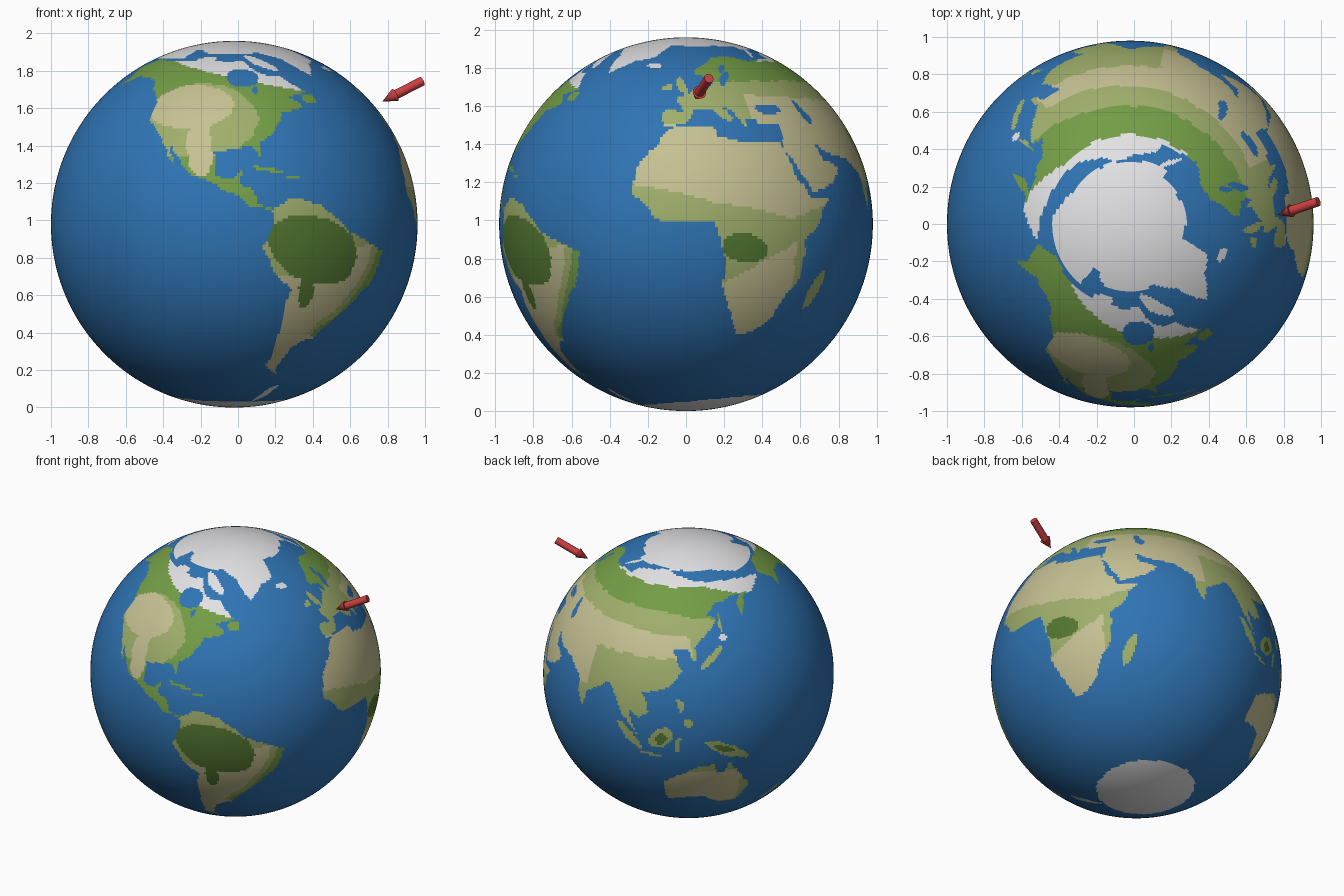
import bpy, bmesh, math
from mathutils import Vector, Matrix, noise

if "Cube" in bpy.data.objects:
    bpy.data.objects.remove(bpy.data.objects["Cube"])

R, CENTRE = 0.98, Vector((-0.02, 0, 0.98))
OCEAN, TAN, PALE, GREEN, DARK, WHITE = range(6)


def material(name, r, g, b):
    m = bpy.data.materials.new(name)
    m.diffuse_color = (*[((c / 255 + 0.055) / 1.055) ** 2.4 for c in (r, g, b)], 1)
    m.use_nodes = True
    m.node_tree.nodes["Principled BSDF"].inputs["Base Color"].default_value = m.diffuse_color
    return m


MATS = [material("ocean_blue", 47, 116, 180), material("desert_tan", 198, 193, 147),
        material("steppe_green", 160, 175, 108), material("forest_green", 115, 157, 70),
        material("jungle_green", 84, 120, 50), material("ice_white", 226, 226, 228)]
RED = material("arrow_red", 205, 64, 66)


def outline(*n):
    """Test for being inside a polygon of longitude and latitude corners."""
    p = list(zip(n[::2], n[1::2]))
    edges = list(zip(p, p[1:] + p[:1]))

    def test(x, y):
        hit = False
        for (ax, ay), (bx, by) in edges:
            if (ay > y) != (by > y) and x < (bx - ax) * (y - ay) / (by - ay) + ax:
                hit = not hit
        return hit
    return test


def oval(cx, cy, a, b, tilt=0):
    """Test for being inside a tilted ellipse."""
    c, s = math.cos(math.radians(tilt)), math.sin(math.radians(tilt))

    def test(x, y):
        u, v = x - cx, y - cy
        return ((u * c + v * s) / a) ** 2 + ((v * c - u * s) / b) ** 2 < 1
    return test


# Continents
north_america = outline(
    -168, 66, -156, 71, -128, 70, -95, 69, -84, 69, -77, 62, -65, 60, -56, 52, -66, 49, -60, 46, -70, 43,
    -76, 35, -81, 31, -80, 25, -84, 30, -97, 28, -96, 19, -91, 18, -87, 21, -88, 16, -83, 15, -83, 10, -77, 8,
    -84, 9, -95, 16, -105, 20, -113, 31, -110, 23, -117, 33, -124, 40, -124, 48, -135, 58, -150, 60, -163, 55, -160, 60)
south_america = outline(
    -78, 8, -72, 12, -62, 10, -50, 0, -35, -6, -39, -17, -48, -27, -57, -37, -65, -41, -69, -51, -66, -55,
    -74, -51, -71, -19, -76, -14, -81, -5, -77, 4)
africa = outline(
    -6, 36, 10, 37, 11, 33, 20, 31, 34, 31, 37, 20, 43, 12, 51, 12, 40, -3, 40, -15, 35, -20, 32, -28, 26, -34,
    19, -35, 12, -17, 13, -8, 9, 4, -8, 4, -17, 14, -16, 22, -10, 30)
europe = outline(
    -9, 37, -9, 43, -1, 43, -4, 48, 8, 54, 9, 57, 11, 54, 13, 56, 11, 59, 5, 59, 5, 62, 18, 70, 28, 71, 44, 67,
    44, 37, 27, 37, 27, 40, 23, 40, 22, 37, 19, 42, 13, 45, 18, 40, 16, 38, 10, 44, 3, 43, -1, 37)
asia = outline(
    44, 68, 68, 69, 70, 73, 104, 77, 113, 74, 130, 71, 160, 69, 190, 66, 179, 62, 163, 59, 157, 51, 156, 57, 163, 62,
    142, 59, 136, 54, 141, 52, 128, 40, 129, 35, 126, 35, 125, 40, 118, 39, 122, 30, 117, 23, 106, 20, 109, 12,
    105, 9, 100, 13, 104, 1, 98, 9, 94, 17, 90, 22, 80, 15, 77, 8, 73, 20, 66, 25, 57, 26, 49, 30, 52, 24, 59, 22,
    54, 17, 44, 13, 35, 28, 36, 37, 44, 37)
australia = outline(
    114, -22, 129, -13, 136, -12, 136, -16, 140, -17, 142, -11, 147, -19, 153, -27, 149, -38, 140, -38, 132, -32, 115, -34)
greenland = outline(-45, 60, -32, 68, -22, 70, -15, 82, -60, 82, -70, 77, -54, 71)


def antarctica(lon, lat):
    return lat < -71.5 + 5.5 * math.cos(math.radians(lon - 100))


LAND = [north_america, south_america, africa, europe, asia, australia, greenland, antarctica]

# Islands, from the Atlantic eastwards, and the Antarctic peninsula
LAND += [oval(-2, 54, 4.5, 2, 115), oval(-8, 53, 2, 1.7), oval(-18.7, 64.8, 5, 1.5), oval(-79, 21.5, 5.5, 0.8, -15),
         oval(-71, 19, 2.8, 0.9), oval(-56, 49, 3, 2), oval(-73, 68.5, 11, 3, -28), oval(-110, 71, 7, 2),
         oval(-92, 78.5, 30, 3.2), oval(58, 73.8, 7, 1.3, 30), oval(47, -19, 7, 2.3, 72), oval(-64, -69, 8, 3, 60)]
LAND += [oval(136, 35.5, 7, 1.4, 40), oval(143, 43.3, 2.4, 1.4), oval(142.8, 50, 4.3, 0.8, 95), oval(114, 1, 5.7, 3.7, 40),
         oval(101, 0, 8, 1.7, -48), oval(110, -7.3, 4.6, 0.8, -8), oval(121, -2, 3.7, 1.2, 80), oval(141, -5.5, 10.5, 2.5, -25),
         oval(121.3, 16, 3, 1.2, -70), oval(125, 8, 2, 2), oval(173, -41, 7, 1.5, 52)]

# Inland seas: Hudson and James bays, Baltic, Bothnia, Black, Caspian
SEAS = [oval(-86, 59.5, 8.5, 5), oval(-80, 53, 1.3, 2), oval(19, 57.5, 4.5, 1.8, 45), oval(20, 63, 3, 1.3, 50),
        oval(34, 43.3, 6.5, 2), oval(51, 42, 5, 2, -70)]

# Vegetation patches
west_steppe, west_desert = oval(-104, 41, 23, 15.5), oval(-108, 46, 18, 9.5)
mexico_desert = oval(-102, 30, 4.5, 11, 8)
JUNGLE = [oval(-63, -5.5, 16.5, 11, -20), oval(-65, -20, 2.5, 6), oval(19, -4.5, 7.5, 4.8, -10),
          oval(139, -4.5, 5, 1.2, -20), oval(114, 0.5, 3, 2, 40)]


def ice_edge(lon):
    if -130 < lon < 55:
        return 79.8
    if 55 <= lon < 145:
        return 77
    return 71.5 if lon < 0 else max(71.5, 77 - (lon - 145) * 0.17)


def vegetation(lon, lat):
    if lat < -60 or 140 < lon < 146 and 41 < lat < 46:
        return WHITE
    if any(t(lon, lat) for t in JUNGLE):
        return DARK
    if lon < -25 and (lat > 12 or north_america(lon, lat)):      # North America and Greenland
        if lat > 53 - 0.22 * (lon + 60):
            return WHITE
        if west_desert(lon, lat) or mexico_desert(lon, lat):
            return TAN
        return PALE if west_steppe(lon, lat) else GREEN
    if lon < -30:                                                # South America, striped along its east coast
        inland = -35 - 0.0165 * lat * lat - lon
        if -36 < lat < -3 and inland < 5.5:
            return GREEN if inland < 2.5 else PALE
        return TAN if lat < -14 or (lat < -4 and lon > -52) else PALE
    if lat < -9 and lon > 110:                                   # Australia
        return TAN if lon < 148 and -37 < lat < -16 else PALE
    if lat < 0:                                                  # southern Africa
        return TAN if lon < 37 and lat < 0.55 * lon - 23 else PALE
    if lon < -12 and lat > 60 or lon > 50 and lat > 67.5 - max(0, lon - 140) * 0.25:
        return WHITE
    if lon > 4 and lat > 56 - max(0, lon - 100) * 0.1:           # northern forest
        return GREEN
    top = 37.5 if lon < 25 else 49 - 0.05 * (lon - 40)           # desert belt from Africa to east Asia
    low = max(12.8 - 0.217 * lon, 0.27 * lon - 3.7) if lon < 79 else 35
    return TAN if lon < 126 and low < lat < top else PALE


def cover_at(lon, lat):
    if lat > ice_edge(lon):
        return WHITE
    if any(t(lon, lat) for t in SEAS) or not any(t(lon, lat) for t in LAND):
        return OCEAN
    return vegetation(lon, lat)


def finish(name, bm, mats):
    me = bpy.data.meshes.new(name)
    bm.to_mesh(me)
    bm.free()
    for m in mats:
        me.materials.append(m)
    ob = bpy.data.objects.new(name, me)
    bpy.context.collection.objects.link(ob)
    return ob


# Globe: fine sphere, each face coloured by its longitude and latitude, with slightly ragged coasts
bm = bmesh.new()
bmesh.ops.create_uvsphere(bm, u_segments=400, v_segments=200, radius=R)
for f in bm.faces:
    f.smooth = True
    c = f.calc_center_median().normalized()
    ragged = noise.noise_vector(c * 14)
    lon = math.degrees(math.atan2(c.y, c.x)) + ragged.x
    lat = (math.degrees(math.asin(max(-1, min(1, c.z)))) + 3) / 0.945 + 0.8 * ragged.y
    f.material_index = cover_at(lon + 360 if lon < -169 else lon, lat)
globe = finish("globe", bm, MATS)
globe.location = CENTRE

# Arrow: shaft and pointed head aimed at the surface
tail, tip = Vector((0.985, 0.12, 1.745)), Vector((0.772, 0.048, 1.636))
axis = (tip - tail).normalized()
turn = axis.to_track_quat('Z', 'Y').to_matrix().to_4x4()
neck = tip - axis * 0.08
for name, a, b, r1, r2 in (("arrow_shaft", tail, neck, 0.025, 0.025), ("arrow_head", neck, tip, 0.036, 0.0)):
    bm = bmesh.new()
    bmesh.ops.create_cone(bm, cap_ends=True, segments=32, radius1=r1, radius2=r2, depth=(b - a).length,
                          matrix=Matrix.Translation((a + b) / 2) @ turn)
    for f in bm.faces:
        f.smooth = len(f.verts) < 5
    for e in bm.edges:
        e.smooth = all(f.smooth for f in e.link_faces)
    finish(name, bm, [RED])
